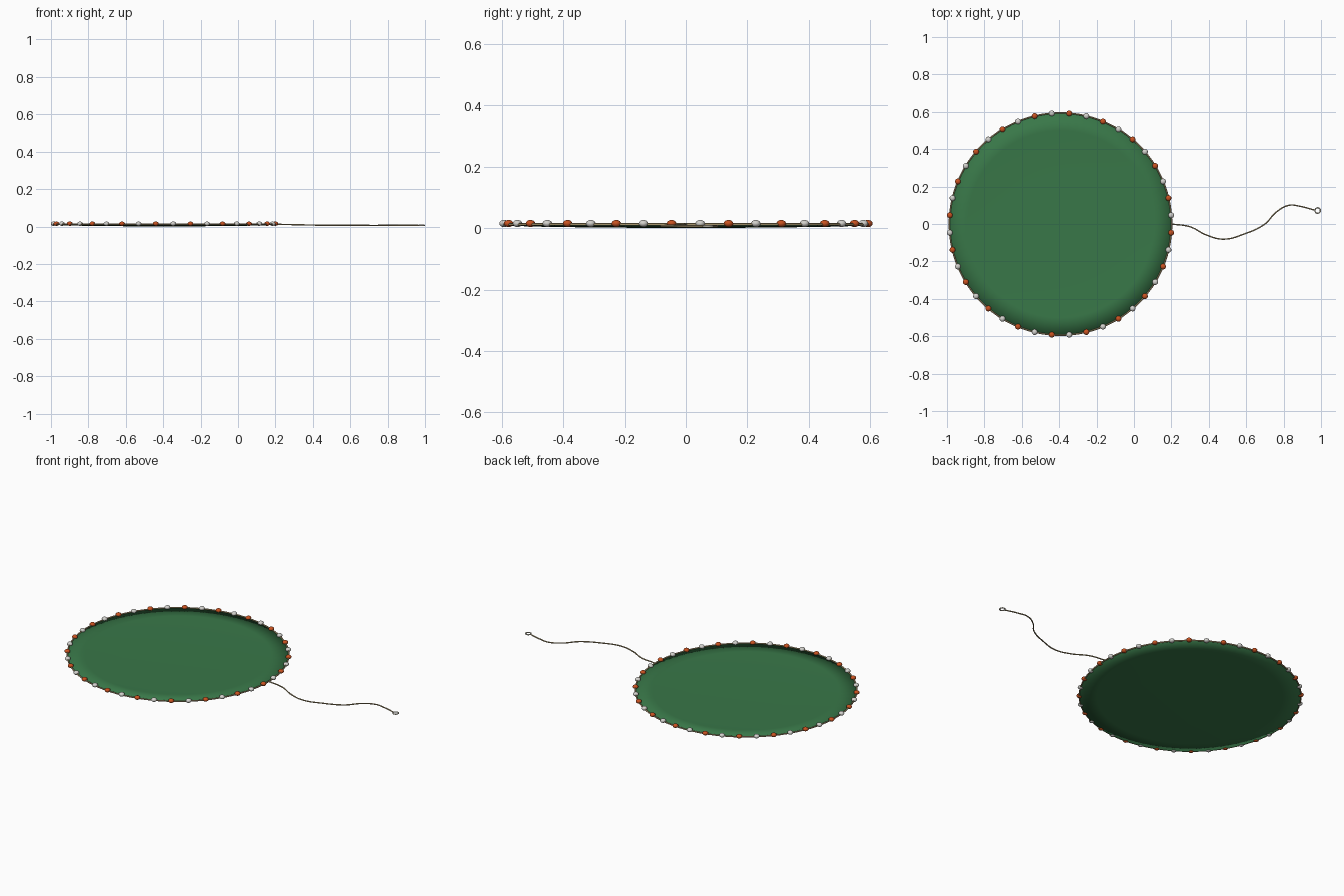
import bpy, bmesh, math
from mathutils import Vector

if "Cube" in bpy.data.objects:
    bpy.data.objects.remove(bpy.data.objects["Cube"], do_unlink=True)

CENTRE_X, RADIUS = -0.393, 0.594
BEADS = 40


def material(name, r, g, b):
    m = bpy.data.materials.new(name)
    m.use_nodes = True
    m.diffuse_color = (r, g, b, 1)
    bsdf = m.node_tree.nodes["Principled BSDF"]
    bsdf.inputs["Base Color"].default_value = (r, g, b, 1)
    bsdf.inputs["Roughness"].default_value = 0.7
    return m


green = material("green cloth", 0.04, 0.185, 0.065)
orange = material("orange bead", 0.58, 0.085, 0.015)
white = material("white bead", 0.65, 0.64, 0.61)
tan = material("tan cord", 0.42, 0.33, 0.17)
cream = material("cream ring", 0.8, 0.76, 0.62)


def add_object(name, bm, mat):
    mesh = bpy.data.meshes.new(name)
    bm.normal_update()
    bm.to_mesh(mesh)
    bm.free()
    mesh.materials.append(mat)
    mesh.shade_smooth()
    ob = bpy.data.objects.new(name, mesh)
    bpy.context.collection.objects.link(ob)
    return ob


def add_cord(name, points, thickness, mat, closed=False):
    curve = bpy.data.curves.new(name, "CURVE")
    curve.dimensions = "3D"
    curve.bevel_depth = thickness
    curve.bevel_resolution = 2
    curve.resolution_u = 8
    curve.use_fill_caps = True
    spline = curve.splines.new("BEZIER")
    spline.bezier_points.add(len(points) - 1)
    for bp, co in zip(spline.bezier_points, points):
        bp.co = co
        bp.handle_left_type = bp.handle_right_type = "AUTO"
    spline.use_cyclic_u = closed
    curve.materials.append(mat)
    ob = bpy.data.objects.new(name, curve)
    bpy.context.collection.objects.link(ob)
    return ob


def circle(cx, cy, z, radius, count, start=0.0):
    step = math.tau / count
    return [Vector((cx + radius * math.cos(start + i * step),
                    cy + radius * math.sin(start + i * step), z))
            for i in range(count)]


# Shallow round cloth: a lathed profile closed above and below
profile = [(0, 0.003), (0.3, 0.0045), (0.5, 0.0075), (RADIUS, 0.011),
           (RADIUS, 0.009), (0.5, 0.005), (0.3, 0.002), (0, 0)]
bm = bmesh.new()
verts = [bm.verts.new((r, 0, z)) for r, z in profile]
edges = [bm.edges.new(pair) for pair in zip(verts, verts[1:])]
bmesh.ops.spin(bm, geom=verts + edges, cent=(0, 0, 0), axis=(0, 0, 1),
               angle=math.tau, steps=80)
bmesh.ops.remove_doubles(bm, verts=bm.verts, dist=0.0005)
bmesh.ops.recalc_face_normals(bm, faces=bm.faces)
cloth = add_object("round_cloth", bm, green)
cloth.location.x = CENTRE_X

# Cord threaded through the beads
add_cord("rim_cord", circle(CENTRE_X, 0, 0.012, RADIUS, BEADS), 0.004, tan, True)

# Slightly flattened beads, alternating in colour around the rim
spots = circle(CENTRE_X, 0, 0.015, RADIUS, BEADS, math.pi / BEADS)
for name, first, mat in (("white_beads", 0, white), ("orange_beads", 1, orange)):
    bm = bmesh.new()
    for spot in spots[first::2]:
        ball = bmesh.ops.create_uvsphere(bm, u_segments=16, v_segments=10, radius=0.0155)
        bmesh.ops.scale(bm, vec=(1, 1, 0.75), verts=ball["verts"])
        bmesh.ops.translate(bm, vec=spot, verts=ball["verts"])
    add_object(name, bm, mat)

# Wavy pull string and its end ring
path = [(0.2, 0, 0.012), (0.3, -0.015, 0.01), (0.39, -0.06, 0.008),
        (0.48, -0.081, 0.007), (0.59, -0.053, 0.007), (0.7, 0.0, 0.006),
        (0.76, 0.063, 0.006), (0.83, 0.1, 0.006), (0.89, 0.094, 0.006),
        (0.966, 0.074, 0.006)]
add_cord("pull_string", path, 0.0035, tan)
add_cord("end_ring", circle(0.982, 0.072, 0.006, 0.0145, 12), 0.0035, cream, True)
